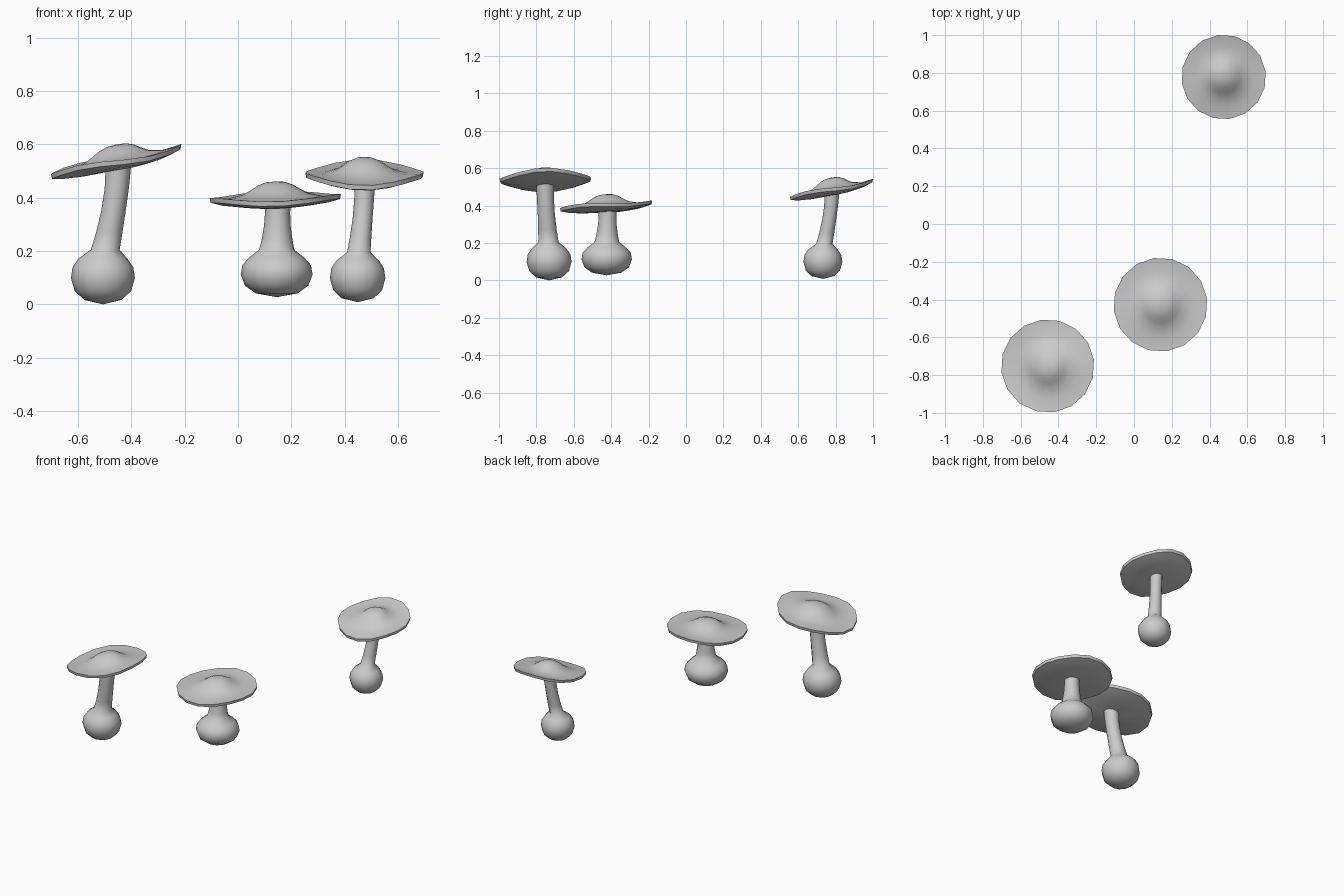
import bpy, bmesh
from math import sin, cos, pi, radians

if "Cube" in bpy.data.objects:
    bpy.data.objects.remove(bpy.data.objects["Cube"])


def loft(name, rings):
    """Skin equal-sized rings and close both ends with a pole point."""
    bm = bmesh.new()
    first = bm.verts.new(rings[0])
    last = bm.verts.new(rings[-1])
    loops = [[bm.verts.new(p) for p in ring] for ring in rings[1:-1]]
    n = len(loops[0])
    for i in range(n):
        j = (i + 1) % n
        bm.faces.new((first, loops[0][j], loops[0][i]))
        bm.faces.new((last, loops[-1][i], loops[-1][j]))
        for a, b in zip(loops, loops[1:]):
            bm.faces.new((a[i], a[j], b[j], b[i]))
    bmesh.ops.recalc_face_normals(bm, faces=bm.faces)
    mesh = bpy.data.meshes.new(name)
    bm.to_mesh(mesh)
    bm.free()
    ob = bpy.data.objects.new(name, mesh)
    bpy.context.collection.objects.link(ob)
    bpy.ops.object.select_all(action='DESELECT')
    ob.select_set(True)
    bpy.context.view_layer.objects.active = ob
    bpy.ops.object.shade_smooth_by_angle(angle=radians(50))
    return ob


# bulb profile: (height fraction of bulb, radius fraction)
BULB = [(0.08, 0.58), (0.24, 0.88), (0.48, 1.0), (0.68, 0.95), (0.84, 0.76)]
# cap profile: (radius fraction, height above the cap plane)
CAP = [(0.15, 0.061), (0.27, 0.050), (0.38, 0.033), (0.5, 0.017), (0.72, 0.005),
       (1.0, 0.009), (0.985, -0.009), (0.8, -0.021), (0.5, -0.030), (0.2, -0.032)]


def stem(name, base, bulb_r, z0, z1, top, r0, r1, sides=12):
    """Swollen bulb at the foot running into a gently leaning stem."""
    def ring(c, z, r):
        return [(c[0] + r * cos(2 * pi * i / sides), c[1] + r * sin(2 * pi * i / sides), z)
                for i in range(sides)]
    rings = [(base[0], base[1], z0)]
    rings += [ring(base, z0 + (z1 - z0) * h, bulb_r * r) for h, r in BULB]
    for t in (0, 0.2, 0.45, 0.7, 1):
        lean = 0.15 + 0.85 * (1 - (1 - t) ** 1.6)
        c = [b + (e - b) * lean for b, e in zip(base, top)]
        r = r1 + (r0 - r1) * (1 - t) ** 2 - 0.004 * sin(pi * t)
        rings.append(ring(c, z1 + (top[2] - z1) * t, r))
    rings.append(tuple(top))
    return loft(name, rings)


def cap(name, c, radius, slope, wave, phase, sides=16):
    """Thin, tilted, slightly wavy disc with a raised centre."""
    rings = [(c[0], c[1], c[2] + 0.064)]
    for f, h in CAP:
        ring = []
        for i in range(sides):
            a = 2 * pi * (i + 0.35) / sides
            x, y = radius * f * cos(a), radius * f * sin(a)
            z = c[2] + h + slope[0] * x + slope[1] * y
            z += wave * f * f * cos(3 * (a - phase))
            ring.append((c[0] + x, c[1] + y, z))
        rings.append(ring)
    rings.append((c[0], c[1], c[2] - 0.032))
    return loft(name, rings)


# left tall mushroom
stem("left_stem", (-0.507, -0.732), 0.120, 0.0, 0.205, (-0.448, -0.754, 0.53), 0.054, 0.048)
cap("left_cap", (-0.457, -0.752, 0.536), 0.247, (0.195, 0.02), 0.009, 0)

# middle short mushroom
stem("middle_stem", (0.145, -0.424), 0.135, 0.027, 0.205, (0.149, -0.419, 0.40), 0.066, 0.049)
cap("middle_cap", (0.14, -0.427, 0.397), 0.249, (0.03, 0.06), 0.006, pi / 2)

# back mushroom
stem("back_stem", (0.449, 0.732), 0.104, 0.008, 0.195, (0.477, 0.782, 0.485), 0.044, 0.040)
cap("back_cap", (0.475, 0.778, 0.486), 0.224, (0.0, 0.185), 0.008, pi / 2)
